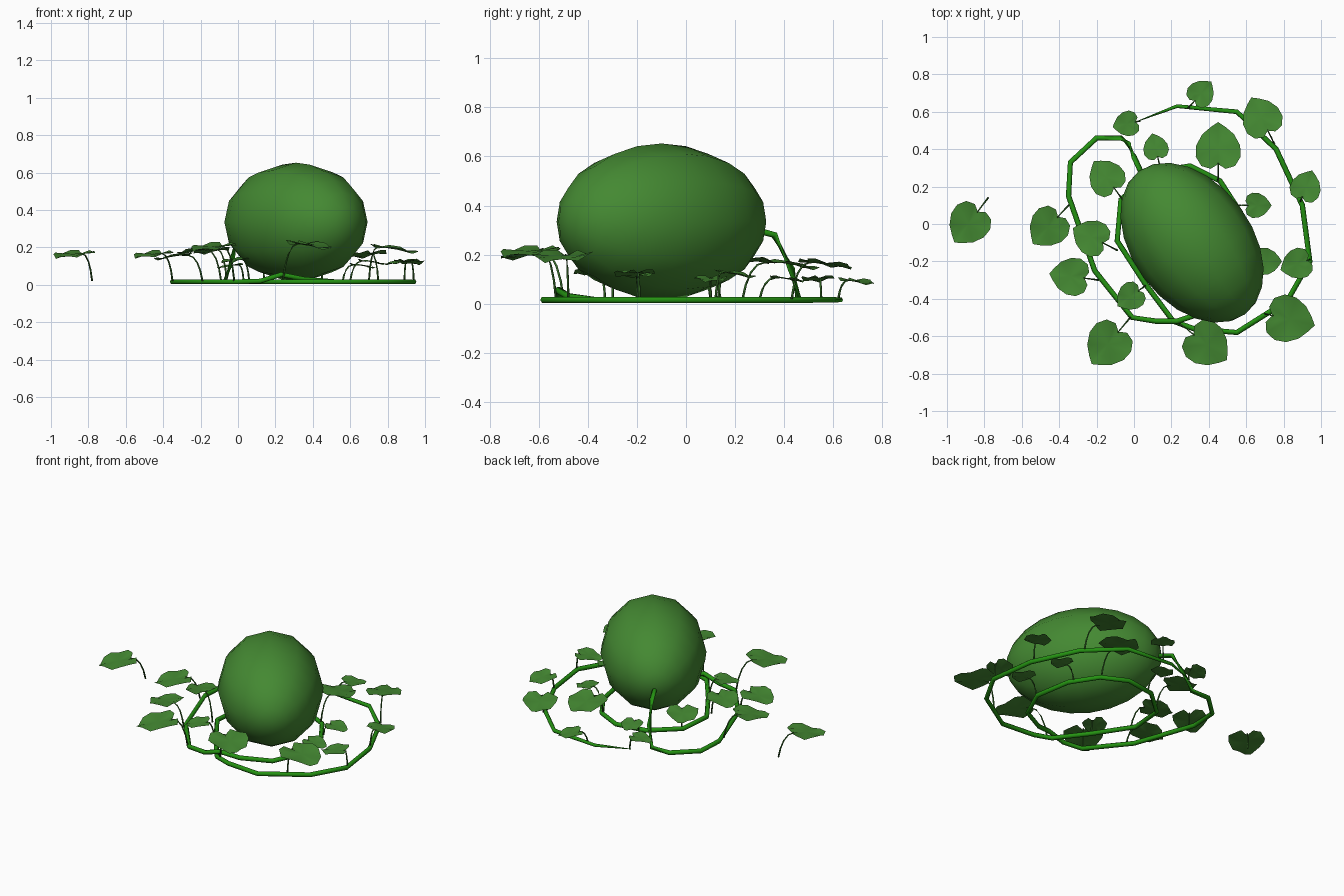
import bpy, math
from mathutils import Vector, Matrix

cube = bpy.data.objects.get("Cube")
if cube:
    bpy.data.objects.remove(cube, do_unlink=True)


def material(name, r, g, b):
    m = bpy.data.materials.new(name)
    m.use_nodes = True
    m.diffuse_color = (r, g, b, 1)
    m.node_tree.nodes["Principled BSDF"].inputs["Base Color"].default_value = (r, g, b, 1)
    return m


FRUIT = material("melon green", 0.058, 0.25, 0.032)
LEAF = material("leaf green", 0.058, 0.25, 0.032)
VINE = material("vine green", 0.018, 0.29, 0.006)
STALK = material("stalk green", 0.035, 0.15, 0.02)


def tube(name, points, radii, mat, sides):
    """Sweep a tapering polygon along a path."""
    pts = [Vector(p) for p in points]
    verts, faces = [], []
    for i, p in enumerate(pts):
        along = (pts[min(i + 1, len(pts) - 1)] - pts[max(i - 1, 0)]).normalized()
        ref = Vector((1, 0, 0)) if abs(along.z) > 0.9 else Vector((0, 0, 1))
        u = along.cross(ref).normalized()
        v = u.cross(along)
        for k in range(sides):
            a = math.tau * k / sides
            verts.append(p + radii[i] * (u * math.cos(a) + v * math.sin(a)))
    for i in range(len(pts) - 1):
        for k in range(sides):
            a, b = i * sides + k, i * sides + (k + 1) % sides
            faces.append((a, b, b + sides, a + sides))
    faces.append(tuple(reversed(range(sides))))
    faces.append(tuple(range(len(verts) - sides, len(verts))))
    return mesh_object(name, verts, faces, mat)


def mesh_object(name, verts, faces, mat):
    me = bpy.data.meshes.new(name)
    me.from_pydata(verts, [], faces)
    me.materials.append(mat)
    me.shade_smooth()
    ob = bpy.data.objects.new(name, me)
    bpy.context.collection.objects.link(ob)
    return ob


# Fruit: a long faceted ellipsoid lying on its side
bpy.ops.mesh.primitive_uv_sphere_add(segments=12, ring_count=12, radius=1)
melon = bpy.context.object
melon.name = "melon"
melon.data.materials.append(FRUIT)
melon.data.transform(Matrix.Translation((0.31, -0.10, 0.335))
                     @ Matrix.Rotation(math.radians(-53.4), 4, 'Z')
                     @ Matrix.Rotation(math.radians(90), 4, 'Y')
                     @ Matrix.Diagonal((0.318, 0.32, 0.477, 1)))
melon.data.shade_smooth()

# Vine: one long spiral from the fruit's stem to a thin tip
G = 0.016
path = [(0.05, 0.25, 0.31), (0.0, 0.36, 0.28), (-0.03, 0.43, 0.14), (-0.07, 0.46, G),
        (-0.20, 0.46, G), (-0.34, 0.33, G), (-0.35, 0.15, G), (-0.28, -0.05, G),
        (-0.21, -0.25, G), (-0.01, -0.50, G), (0.12, -0.52, 0.02), (0.23, -0.52, 0.055),
        (0.35, -0.48, 0.03), (0.52, -0.38, G), (0.61, -0.18, G), (0.57, 0.06, G),
        (0.46, 0.23, G), (0.30, 0.31, G), (0.10, 0.28, G), (-0.07, 0.13, G),
        (-0.09, -0.09, G), (0.06, -0.32, G), (0.21, -0.52, G), (0.32, -0.56, G),
        (0.55, -0.58, G), (0.82, -0.41, G), (0.94, -0.20, G), (0.90, 0.10, G),
        (0.76, 0.40, G), (0.55, 0.60, G), (0.23, 0.63, G), (0.02, 0.55, G)]
n = len(path)
tube("vine", path, [0.0145 if i < n - 3 else (0.013, 0.010, 0.002)[i - n + 3]
                    for i in range(n)], VINE, 6)

# Leaf outline: half of a heart, as (across, along), mirrored below
HALF = [(0.0, -0.36), (0.16, -0.46), (0.36, -0.40), (0.48, -0.20),
        (0.47, 0.04), (0.34, 0.28), (0.15, 0.44), (0.0, 0.54)]
OUTLINE = HALF + [(-x, y) for x, y in reversed(HALF[1:-1])]


def leaf(index, cx, cy, z, size, bx, by):
    """A drooping rippled heart leaf on a curved stalk rooted at (bx, by)."""
    out = Vector((cx - bx, cy - by, 0)).normalized()
    side = Vector((out.y, -out.x, 0))
    centre = Vector((cx, cy, z))

    def place(x, y, lift):
        return centre + size * (side * x + out * y + Vector((0, 0, lift)))

    verts, faces = [place(0, 0, 0.02)], []
    count = len(OUTLINE)
    for ring, scale in enumerate((0.55, 1.0)):
        for k, (x, y) in enumerate(OUTLINE):
            ripple = (0.0, 0.035)[ring] * (1 if k % 3 else -1)
            verts.append(place(x * scale, y * scale,
                               0.05 * abs(x) * scale - 0.15 * y * scale + ripple))
    for k in range(count):
        a, b = 1 + k, 1 + (k + 1) % count
        faces.append((0, b, a))
        faces.append((a, b, b + count, a + count))
    mesh_object(f"leaf_{index}", verts, faces, LEAF)

    # Stalk rises steeply, then bends under the leaf
    foot = Vector((bx, by, 0.02))
    top = place(0, -0.34, 0.04)
    pts = []
    for i in range(5):
        t = i / 4
        p = foot.lerp(top, t * t * 0.6 + t * 0.4)
        p.z = foot.z + (top.z - foot.z) * math.sin(t * math.pi / 2)
        pts.append(p)
    tube(f"leaf_stalk_{index}", pts, [0.0055, 0.005, 0.0045, 0.004, 0.0035], STALK, 5)


# Leaf centre x, y, height, size, then stalk foot x, y
LEAVES = [(-0.885, 0.0, 0.16, 0.23, -0.78, 0.14), (-0.46, -0.02, 0.16, 0.22, -0.35, 0.10),
          (-0.15, 0.25, 0.18, 0.20, -0.06, 0.13), (-0.23, -0.07, 0.18, 0.20, -0.09, -0.14),
          (-0.34, -0.28, 0.15, 0.21, -0.19, -0.30), (-0.02, -0.39, 0.13, 0.155, 0.06, -0.33),
          (-0.14, -0.645, 0.20, 0.25, -0.02, -0.50), (0.39, -0.645, 0.21, 0.25, 0.24, -0.53),
          (0.83, -0.51, 0.19, 0.26, 0.70, -0.48), (0.87, -0.215, 0.12, 0.17, 0.94, -0.19),
          (0.92, 0.20, 0.12, 0.17, 0.89, 0.12), (0.68, 0.57, 0.16, 0.22, 0.75, 0.43),
          (0.45, 0.41, 0.16, 0.25, 0.45, 0.23), (0.66, 0.10, 0.10, 0.14, 0.56, 0.10),
          (0.71, -0.20, 0.12, 0.15, 0.60, -0.20), (0.36, 0.70, 0.09, 0.15, 0.29, 0.62),
          (-0.04, 0.535, 0.10, 0.14, 0.03, 0.55), (0.115, 0.41, 0.10, 0.14, 0.14, 0.30)]
for i, row in enumerate(LEAVES, 1):
    leaf(i, *row)
